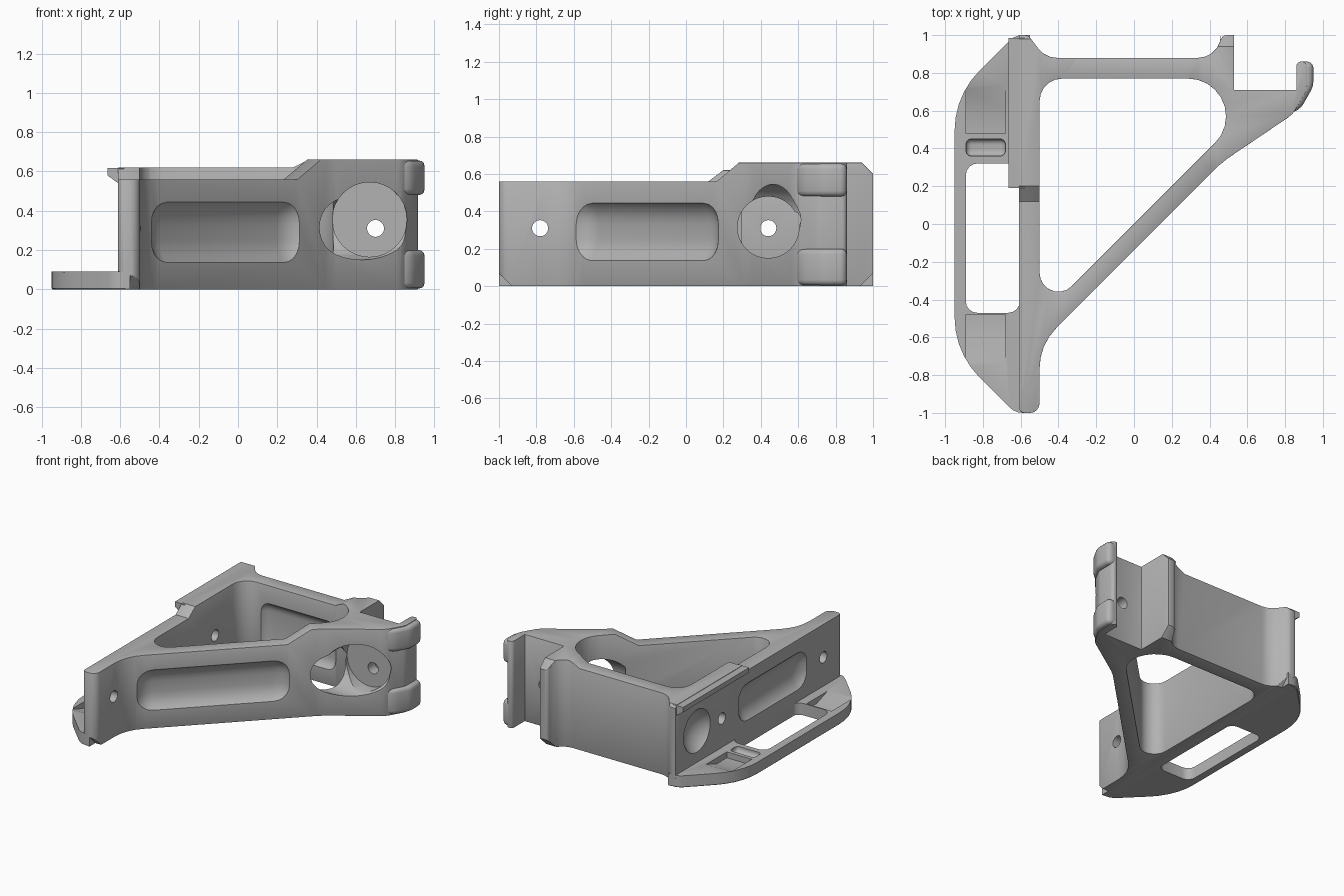
import bpy, bmesh, math
from mathutils import Vector, Matrix

if "Cube" in bpy.data.objects:
    bpy.data.objects.remove(bpy.data.objects["Cube"], do_unlink=True)

grey = bpy.data.materials.new("satin_grey")
grey.use_nodes = True
COLOUR = (0.45, 0.45, 0.45, 1)
grey.diffuse_color = COLOUR
for node in grey.node_tree.nodes:
    if node.type == "BSDF_PRINCIPLED":
        node.inputs["Base Color"].default_value = COLOUR


def rounded(corners):
    """Turn (x, y, radius) corners into an outline with filleted corners."""
    out, count = [], len(corners)
    for i, (x, y, r) in enumerate(corners):
        p = Vector((x, y))
        if r == 0:
            out.append(p)
            continue
        a = (Vector(corners[i - 1][:2]) - p).normalized()
        b = (Vector(corners[(i + 1) % count][:2]) - p).normalized()
        half = a.angle(b) / 2
        centre = p + (a + b).normalized() * r / math.sin(half)
        reach = r / math.tan(half)
        start, end = p + a * reach - centre, p + b * reach - centre
        sweep = math.pi - 2 * half
        if start.x * end.y - start.y * end.x < 0:
            sweep = -sweep
        steps = int(abs(sweep) * (2 + 8 * r)) + 1
        for k in range(steps + 1):
            t = sweep * k / steps
            c, s = math.cos(t), math.sin(t)
            out.append(centre + Vector((start.x * c - start.y * s,
                                        start.x * s + start.y * c)))
    return out


def finish(name, bm):
    bmesh.ops.recalc_face_normals(bm, faces=bm.faces[:])
    mesh = bpy.data.meshes.new(name)
    bm.to_mesh(mesh)
    bm.free()
    mesh.materials.append(grey)
    obj = bpy.data.objects.new(name, mesh)
    bpy.context.collection.objects.link(obj)
    return obj


def prism(name, outline, lo, hi, axis="z", turn=0, bevel=0, chosen=None):
    """Extrude an outline along an axis, with optional bevelled cap edges."""
    place = {"z": lambda u, v, w: (u, v, w),
             "y": lambda u, v, w: (u, w, v),
             "x": lambda u, v, w: (w, u, v)}[axis]
    bm = bmesh.new()
    rings = [[bm.verts.new(place(p[0], p[1], w)) for p in outline] for w in (lo, hi)]
    caps = [bm.faces.new(ring) for ring in rings]
    n = len(outline)
    for i in range(n):
        j = (i + 1) % n
        bm.faces.new((rings[0][i], rings[0][j], rings[1][j], rings[1][i]))
    bmesh.ops.recalc_face_normals(bm, faces=bm.faces[:])
    if bevel:
        edges = {e for cap in caps for e in cap.edges}
        if chosen:
            edges = {e for e in edges if all(chosen(v.co) for v in e.verts)}
        bmesh.ops.bevel(bm, geom=list(edges), offset=bevel, segments=1 if chosen else 3,
                        profile=0.5, affect="EDGES", clamp_overlap=True)
    bm.transform(Matrix.Rotation(turn, 4, "Z"))
    return finish(name, bm)


def soft_box(lo, hi, bevel, turn=0):
    """Box with fully rounded edges, used to scoop pockets."""
    lo, hi = Vector(lo), Vector(hi)
    bm = bmesh.new()
    bmesh.ops.create_cube(bm, size=1)
    bm.transform(Matrix.Translation((lo + hi) / 2) @ Matrix.Diagonal((*(hi - lo), 1)))
    bmesh.ops.bevel(bm, geom=bm.edges[:], offset=bevel, segments=6, profile=0.5,
                    affect="EDGES", clamp_overlap=True)
    bm.transform(Matrix.Rotation(turn, 4, "Z"))
    return finish("cutter", bm)


def rod(u, v, r, lo, hi, axis):
    ring = [(u + r * math.cos(math.tau * i / 32), v + r * math.sin(math.tau * i / 32))
            for i in range(32)]
    return prism("cutter", ring, lo, hi, axis)


def apply(obj, mod):
    bpy.context.view_layer.objects.active = obj
    bpy.ops.object.modifier_apply(modifier=mod.name)


def carve(obj, tool, operation="DIFFERENCE"):
    mod = obj.modifiers.new("carve", "BOOLEAN")
    mod.operation, mod.solver, mod.object = operation, "EXACT", tool
    apply(obj, mod)
    bpy.data.objects.remove(tool, do_unlink=True)


# Triangular frame with the clamp web at its corner
frame = prism("bracket_frame", rounded([
    (-.61, -1, .03), (-.5, -1, .05), (-.5, -.64, .3), (.47, .33, .3), (.84, .58, .12),
    (.915, .71, .08), (.915, .86, .025), (.86, .86, .025), (.86, .71, 0), (.53, .71, 0),
    (.53, 1, 0), (.46, 1, .03), (.46, .88, .12), (-.47, .88, .12), (-.56, 1, .04),
    (-.61, 1, 0)]), 0, .66)
carve(frame, prism("cutter", rounded([
    (-.5, .77, .12), (-.5, -.5, .1), (.77, .77, .2)]), -.1, .8))

# Chamfered ends and stepped top heights
carve(frame, prism("cutter", [(-1.02, .09), (-.91, -.02), (.91, -.02), (1.02, .09),
                              (1.02, .58), (.9, .7), (-1.02, .7)], -2, 2, "x"), "INTERSECT")
carve(frame, prism("cutter", [(-2, .56), (.12, .56), (.2, .62), (2, .62), (2, .9), (-2, .9)],
                   -1, -.3, "x"))
carve(frame, prism("cutter", [(-2, .56), (.33, .56), (.53, .68), (.53, .9), (-2, .9)],
                   -1, .15, "y", math.pi / 4))
carve(frame, prism("cutter", [(-.45, .62), (.28, .62), (.4, .68), (.4, .9), (-.45, .9)],
                   .6, 2, "y"))

# Softened rims
rim = frame.modifiers.new("rim", "BEVEL")
rim.width, rim.segments = .022, 2
rim.limit_method, rim.angle_limit = "ANGLE", math.radians(50)
apply(frame, rim)

# Scooped pockets on the diagonal, mounting wall and back bar
carve(frame, soft_box((-.76, -.45, .1), (.38, -.045, .48), .15, math.pi / 4))
carve(frame, soft_box((-1, -.62, .14), (-.56, .28, .5), .15))
carve(frame, soft_box((-.36, .45, .1), (.3, .81, .5), .09))
bm = bmesh.new()
bmesh.ops.create_uvsphere(bm, u_segments=32, v_segments=20, radius=.195)
bm.transform(Matrix.Translation((-.72, .74, .33)))
carve(frame, finish("cutter", bm))

# Access bores and screw holes
carve(frame, rod(.44, .315, .165, .3, 1.2, "x"))
carve(frame, rod(.67, .355, .19, -.2, .625, "y"))
for y in (-.78, .44):
    carve(frame, rod(y, .31, .043, -1, -.4, "x"))
carve(frame, rod(.7, .31, .043, .5, .9, "y"))

# Base flange with long slot and finger pockets
flange = prism("base_flange", rounded([
    (-.55, 1, 0), (-.63, 1, .1), (-.95, .68, .45), (-.95, -.68, .45),
    (-.63, -1, .1), (-.55, -1, 0)]), 0, .09, bevel=.06,
    chosen=lambda co: co.z < .01 and co.x < -.57)
carve(flange, prism("cutter", rounded([
    (-.89, -.47, .06), (-.605, -.47, .06), (-.605, .32, .06), (-.89, .32, .06)]), -.1, .2))
carve(flange, soft_box((-.89, .36, .05), (-.68, .45, .2), .03))
for side in (1, -1):
    ramp = [(.48, .045), (.48, .2), (.8, .2), (.76, .1), (.6, .045)]
    carve(flange, prism("cutter", [(y * side, z) for y, z in ramp], -.89, -.68, "x"))

# Hooked lip along the upper rear of the mounting wall
lip = prism("top_lip", [(-.58, .54), (-.61, .54), (-.665, .58), (-.665, .617), (-.58, .617)],
            .19, .985, "y")

# Upper and lower clamp jaws
jaw = rounded([(.79, .575, 0), (.88, .605, .1), (.95, .73, .1), (.95, .86, .035),
               (.862, .86, .03), (.862, .7, 0), (.8, .66, 0)])
jaws = [prism("lower_jaw", jaw, .004, .2, bevel=.03),
        prism("upper_jaw", jaw, .48, .656, bevel=.03)]

for obj in [frame, flange, lip] + jaws:
    bpy.ops.object.select_all(action="DESELECT")
    obj.select_set(True)
    bpy.context.view_layer.objects.active = obj
    bpy.ops.object.shade_smooth_by_angle(angle=math.radians(32))
